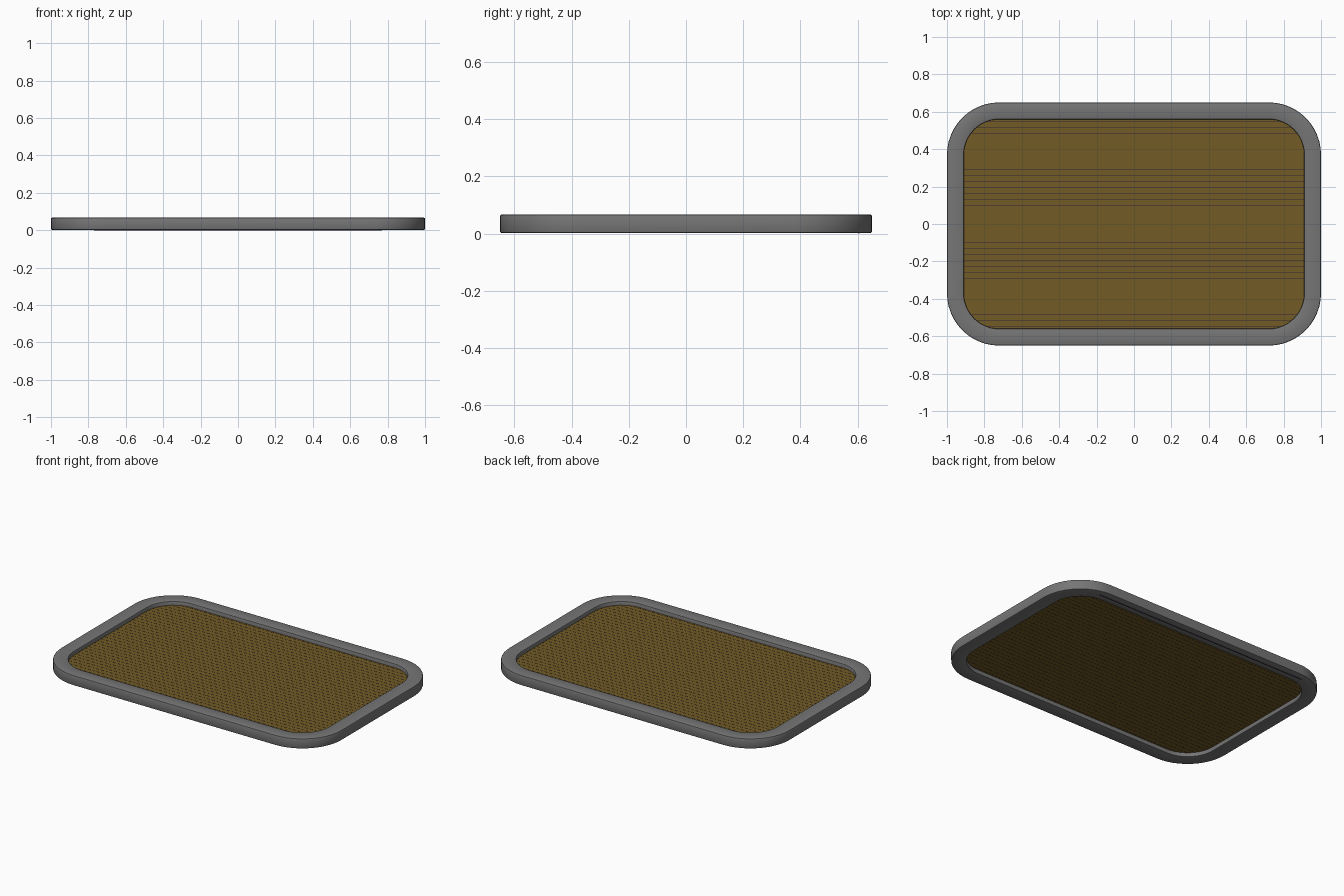
import bpy, bmesh, math

if "Cube" in bpy.data.objects:
    bpy.data.objects.remove(bpy.data.objects["Cube"])

def material(name, rgb):
    m = bpy.data.materials.new(name)
    m.diffuse_color = (*rgb, 1)
    m.use_nodes = True
    m.node_tree.nodes["Principled BSDF"].inputs["Base Color"].default_value = m.diffuse_color
    return m

def rounded_rect(hx, hy, r, n=12):
    pts = []
    for k, (sx, sy) in enumerate([(1, 1), (-1, 1), (-1, -1), (1, -1)]):
        for i in range(n + 1):
            a = math.pi / 2 * (k + i / n)
            pts.append((sx * (hx - r) + r * math.cos(a), sy * (hy - r) + r * math.sin(a)))
    return pts

def finish(name, bm, mat=None):
    bmesh.ops.recalc_face_normals(bm, faces=bm.faces)
    me = bpy.data.meshes.new(name)
    bm.to_mesh(me)
    bm.free()
    ob = bpy.data.objects.new(name, me)
    bpy.context.collection.objects.link(ob)
    if mat:
        me.materials.append(mat)
    return ob

# Frame: softened rectangular section swept around the rounded outline
HX, HY, R, W, Z0, Z1, B = 1.0, 0.65, 0.28, 0.09, 0.002, 0.067, 0.006
section = [(0, Z0 + B), (0, Z1 - B), (B * .3, Z1 - B * .3), (B, Z1), (W - B, Z1), (W - B * .3, Z1 - B * .3),
           (W, Z1 - B), (W, Z0 + B), (W - B * .3, Z0 + B * .3), (W - B, Z0), (B, Z0), (B * .3, Z0 + B * .3)]
bm = bmesh.new()
loops = [[bm.verts.new((x, y, z)) for x, y in rounded_rect(HX - d, HY - d, R - d)] for d, z in section]
for a, b in zip(loops, loops[1:] + loops[:1]):
    for i in range(len(a)):
        j = (i + 1) % len(a)
        bm.faces.new((a[i], a[j], b[j], b[i]))
frame = finish("frame", bm, material("frame_grey", (0.18, 0.18, 0.18)))
bpy.context.view_layer.objects.active = frame
frame.select_set(True)
bpy.ops.object.shade_smooth_by_angle(angle=math.radians(30))

# Woven panel: thin slab tucked into the frame
bm = bmesh.new()
face = bm.faces.new([bm.verts.new((x, y, 0.028)) for x, y in rounded_rect(0.93, 0.58, 0.21)])
ext = bmesh.ops.extrude_face_region(bm, geom=[face])
bmesh.ops.translate(bm, vec=(0, 0, 0.014), verts=[v for v in ext["geom"] if isinstance(v, bmesh.types.BMVert)])
finish("panel", bm, material("panel_brown", (0.17, 0.105, 0.018)))

# Fine strands running across both faces of the panel
def strand(bm, y, half, z, h, w=0.0016):
    res = bmesh.ops.create_cube(bm, size=1)
    for v in res["verts"]:
        v.co = (v.co.x * 2 * half, y + v.co.y * w, z + v.co.z * h)

dark = material("strand_purple", (0.03, 0.015, 0.045))
bm = bmesh.new()
pitch = 0.0323
for i in range(-17, 18):
    y = i * pitch
    # shorten strands near the rounded corners
    t = max(0, abs(y) - 0.37)
    half = 0.72 + math.sqrt(max(0, 0.205 ** 2 - t * t))
    strand(bm, y, half, 0.035, 0.0152)
finish("strands", bm, dark)

# Thin seam line under the back rail
bm = bmesh.new()
strand(bm, 0.605, 0.77, 0.002, 0.004, 0.004)
finish("back_seam", bm, dark)
